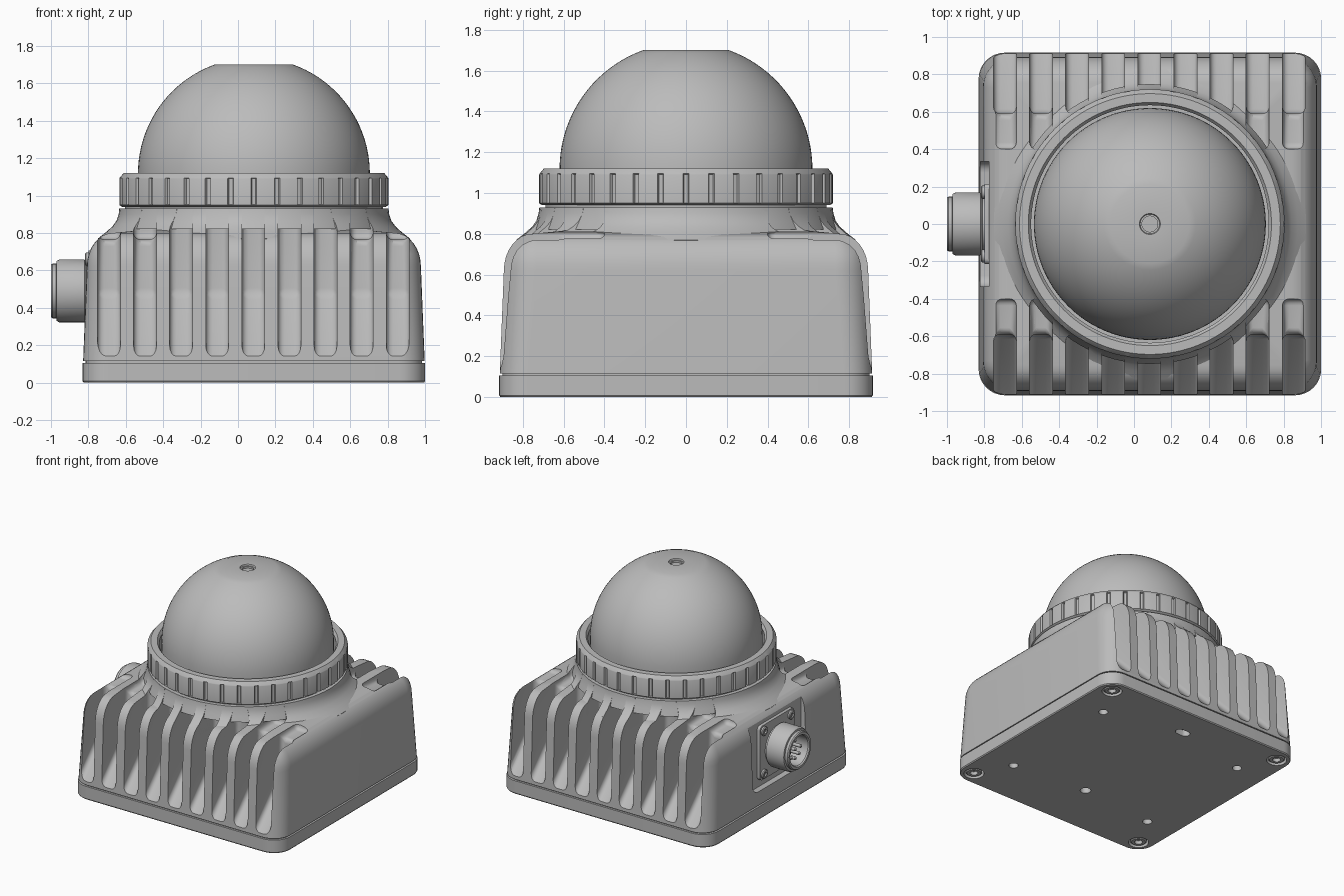
import bpy, bmesh, math
from mathutils import Matrix, Vector

if "Cube" in bpy.data.objects:
    bpy.data.objects.remove(bpy.data.objects["Cube"])

CX = 0.085          # centre of housing and dome
CONN_Z = 0.49       # height of the connector axis

grey = bpy.data.materials.new("light grey metal")
grey.use_nodes = True
grey.diffuse_color = (0.5, 0.5, 0.5, 1)
grey.node_tree.nodes["Principled BSDF"].inputs["Base Color"].default_value = (0.5, 0.5, 0.5, 1)


def finish(name, bm):
    bmesh.ops.remove_doubles(bm, verts=bm.verts, dist=1e-5)
    bmesh.ops.recalc_face_normals(bm, faces=bm.faces)
    me = bpy.data.meshes.new(name)
    bm.to_mesh(me)
    bm.free()
    me.materials.append(grey)
    ob = bpy.data.objects.new(name, me)
    bpy.context.collection.objects.link(ob)
    return ob


def smooth(ob, angle=32):
    bpy.ops.object.select_all(action='DESELECT')
    ob.select_set(True)
    bpy.context.view_layer.objects.active = ob
    bpy.ops.object.shade_smooth_by_angle(angle=math.radians(angle))


def bridge(bm, a, b):
    for i in range(len(a)):
        j = (i + 1) % len(a)
        bm.faces.new((a[i], a[j], b[j], b[i]))


def cut(ob, cutter):
    mod = ob.modifiers.new("cut", 'BOOLEAN')
    mod.operation, mod.solver, mod.object = 'DIFFERENCE', 'EXACT', cutter
    dg = bpy.context.evaluated_depsgraph_get()
    me = bpy.data.meshes.new_from_object(ob.evaluated_get(dg))
    ob.modifiers.clear()
    ob.data = me


def lathe(name, profile, matrix, angles=96, closed=False):
    """Revolve (radius, height) points; a third value is the radius in a groove."""
    if isinstance(angles, int):
        angles = [(math.tau * i / angles, 0) for i in range(angles)]
    bm = bmesh.new()
    rings = [[bm.verts.new(matrix @ Vector((p[2 * g if len(p) > 2 else 0] * math.cos(a),
                                            p[2 * g if len(p) > 2 else 0] * math.sin(a), p[1])))
              for a, g in angles] for p in profile]
    for a, b in zip(rings, rings[1:] + (rings[:1] if closed else [])):
        bridge(bm, a, b)
    bmesh.ops.remove_doubles(bm, verts=bm.verts, dist=1e-5)
    bmesh.ops.dissolve_degenerate(bm, edges=bm.edges, dist=1e-6)
    bmesh.ops.holes_fill(bm, edges=bm.edges, sides=0)
    return finish(name, bm)


def loft(name, sections, seg=8):
    """Stack rounded squares given as (half width, corner radius, height)."""
    bm, rings = bmesh.new(), []
    for h, r, z in sections:
        ring = []
        for q in range(4):
            sx, sy = ((1, 1), (-1, 1), (-1, -1), (1, -1))[q]
            for k in range(seg + 1):
                a = math.pi / 2 * (q + k / seg)
                ring.append(bm.verts.new((CX + sx * (h - r) + r * math.cos(a),
                                          sy * (h - r) + r * math.sin(a), z)))
        rings.append(ring)
    for a, b in zip(rings, rings[1:]):
        bridge(bm, a, b)
    bm.faces.new(rings[0])
    bm.faces.new(rings[-1])
    return finish(name, bm)


def add_box(bm, lo, hi, radius=0, axis=None):
    """Box between two corners, rounding the edges along one axis."""
    lo, hi = Vector(lo), Vector(hi)
    size = hi - lo
    vs = bmesh.ops.create_cube(bm, size=1, matrix=Matrix.Translation((lo + hi) / 2)
                               @ Matrix.Diagonal((*size, 1)))["verts"]
    if radius:
        edges = {e for v in vs for e in v.link_edges
                 if abs((e.verts[0].co - e.verts[1].co).normalized()[axis]) > 0.9}
        bmesh.ops.bevel(bm, geom=list(edges), offset=radius, segments=5, profile=0.5, affect='EDGES')


def at(x, y, z=0):
    return Matrix.Translation((x, y, z))


center = at(CX, 0)

# Cutter: cooling slots with sloping floors, front and back
bm = bmesh.new()
for side in (-1, 1):
    for i in range(-4, 5):
        part = bmesh.new()
        x = CX - 0.003 + 0.193 * i
        prof = [(1.05, 0), (0.59, 0.47)]
        prof += [(0.59, 0.765), (0.4, 0.765), (0.4, 1.1)] if abs(i) > 2 else [(0.59, 1.1)]
        prof += [(1.05, 1.1)]
        f = part.faces.new([part.verts.new((x - 0.061, side * y, z)) for y, z in prof])
        ext = bmesh.ops.extrude_face_region(part, geom=[f])["geom"]
        bmesh.ops.translate(part, vec=(0.122, 0, 0), verts=[g for g in ext if isinstance(g, bmesh.types.BMVert)])
        bmesh.ops.recalc_face_normals(part, faces=part.faces)
        bmesh.ops.bevel(part, geom=part.edges[:], offset=0.036, segments=4, profile=0.5, affect='EDGES')
        tmp = bpy.data.meshes.new("slot")
        part.to_mesh(tmp)
        part.free()
        bm.from_mesh(tmp)
        bpy.data.meshes.remove(tmp)
slots = finish("slot_cutter", bm)

# Cutter: recess around the connector
bm = bmesh.new()
add_box(bm, (-1, -0.335, 0.22), (-0.775, 0.335, 1.0), 0.06, 0)
recess = finish("recess_cutter", bm)

# Finned housing with drafted walls and a rounded shoulder
shoulder = [(0.893 - 0.14 * (1 - math.cos(t)), 0.16 - 0.13 * (1 - math.cos(t)), 0.62 + 0.18 * math.sin(t))
            for t in [math.pi / 2 * k / 8 for k in range(9)]]
housing = loft("housing", [(0.913, 0.14, 0.115)] + shoulder + [(0.6, 0.02, 0.815)])
cut(housing, slots)
cut(housing, recess)

# Flared collar that blends the housing into the neck
collar = lathe("collar", [(0, 0.7), (0.8, 0.7), (0.835, 0.77), (0.79, 0.805), (0.757, 0.835), (0.735, 0.865),
                          (0.723, 0.9), (0.72, 0.93), (0, 0.93)], center)
cut(collar, slots)
cut(collar, recess)
neck = lathe("neck", [(0, 0.82), (0.748, 0.82), (0.735, 0.86), (0.723, 0.9), (0.719, 0.93), (0.69, 0.93),
                      (0.69, 0.96), (0, 0.96)], center)

# Base plate with mounting holes
gasket = loft("seam_gasket", [(0.9, 0.13, 0.09), (0.9, 0.13, 0.13)])
base = loft("base_plate", [(0.91, 0.135, 0), (0.916, 0.14, 0.008), (0.916, 0.14, 0.105)])
bm = bmesh.new()
corners = [(sx, sy) for sx in (-1, 1) for sy in (-1, 1)]
holes = [(sx * 0.65, sy * 0.52, 0.035) for sx, sy in corners] + [(0, -0.46, 0.04)]
holes += [(sx * 0.8, sy * 0.8, 0.075) for sx, sy in corners]
for x, y, r in holes:
    bmesh.ops.create_cone(bm, cap_ends=True, segments=32, radius1=r, radius2=r, depth=0.1,
                          matrix=at(CX + x, y))
add_box(bm, (CX - 0.06, 0.63, -0.05), (CX + 0.06, 0.7, 0.05), 0.034, 2)
drill = finish("drill_cutter", bm)
cut(base, drill)

for sx, sy in corners:
    screw = lathe("base_screw", [(0, 0.06), (0.062, 0.06), (0.062, 0.012), (0.052, 0.004), (0.03, 0.004),
                                 (0.026, 0.03), (0, 0.03)], at(CX + sx * 0.8, sy * 0.8), 24)
    smooth(screw)

for helper in (slots, recess, drill):
    bpy.data.objects.remove(helper)

# Clamp ring with grip grooves
step = math.tau / 36
marks = [(-0.5, 0), (-0.3, 0), (-0.12, 0), (-0.08, 1), (0.08, 1), (0.12, 0), (0.3, 0)]
angles = [(step * (k + o), g) for k in range(36) for o, g in marks]
ring = lathe("clamp_ring", [(0.64, 0.94), (0.705, 0.94), (0.72, 0.95), (0.72, 0.952, 0.706), (0.72, 1.09, 0.706),
                            (0.718, 1.095), (0.697, 1.12), (0.65, 1.12), (0.635, 1.1)],
             center, angles, closed=True)

# Dome with flat crown and a small central dimple
R, zc = 0.62, 1.117
t0 = math.acos(0.21 / R)
dome_prof = [(0, 0.95), (R, 0.95)] + [(R * math.cos(t0 * k / 20), zc + R * math.sin(t0 * k / 20)) for k in range(21)]
dome = lathe("dome", dome_prof + [(0.056, 1.7), (0.052, 1.69), (0.042, 1.69), (0.042, 1.675), (0, 1.675)], center)

# Round connector on the side, with flange, screws and pins
to_side = at(0, 0, CONN_Z) @ Matrix.Rotation(-math.pi / 2, 4, 'Y')
bm = bmesh.new()
add_box(bm, (-0.8, -0.215, CONN_Z - 0.215), (-0.76, 0.215, CONN_Z + 0.215), 0.03, 0)
flange = finish("connector_flange", bm)
shell = lathe("connector_shell", [(0, 0.77), (0.15, 0.77), (0.15, 0.81), (0.168, 0.82), (0.168, 0.955), (0.16, 0.97),
                                  (0.146, 0.972), (0.146, 0.992), (0.14, 1.0), (0.122, 1.0), (0.115, 0.99),
                                  (0.115, 0.86), (0, 0.86)], to_side, 64)
for k in range(8):
    a = math.tau * k / 8
    r = 0 if k == 7 else 0.07
    pin = lathe("connector_pin", [(0, 0.85), (0.013, 0.85), (0.013, 0.96), (0.007, 0.967), (0, 0.967)],
                to_side @ at(r * math.cos(a), r * math.sin(a)), 12)
    smooth(pin)
for sx, sy in corners:
    bolt = lathe("flange_screw", [(0, 0.79), (0.035, 0.79), (0.035, 0.812), (0.028, 0.818), (0.016, 0.818),
                                  (0.014, 0.808), (0, 0.808)], to_side @ at(sx * 0.17, sy * 0.17), 20)
    smooth(bolt)

for ob in (housing, collar, neck, gasket, base, ring, dome, flange, shell):
    smooth(ob)
